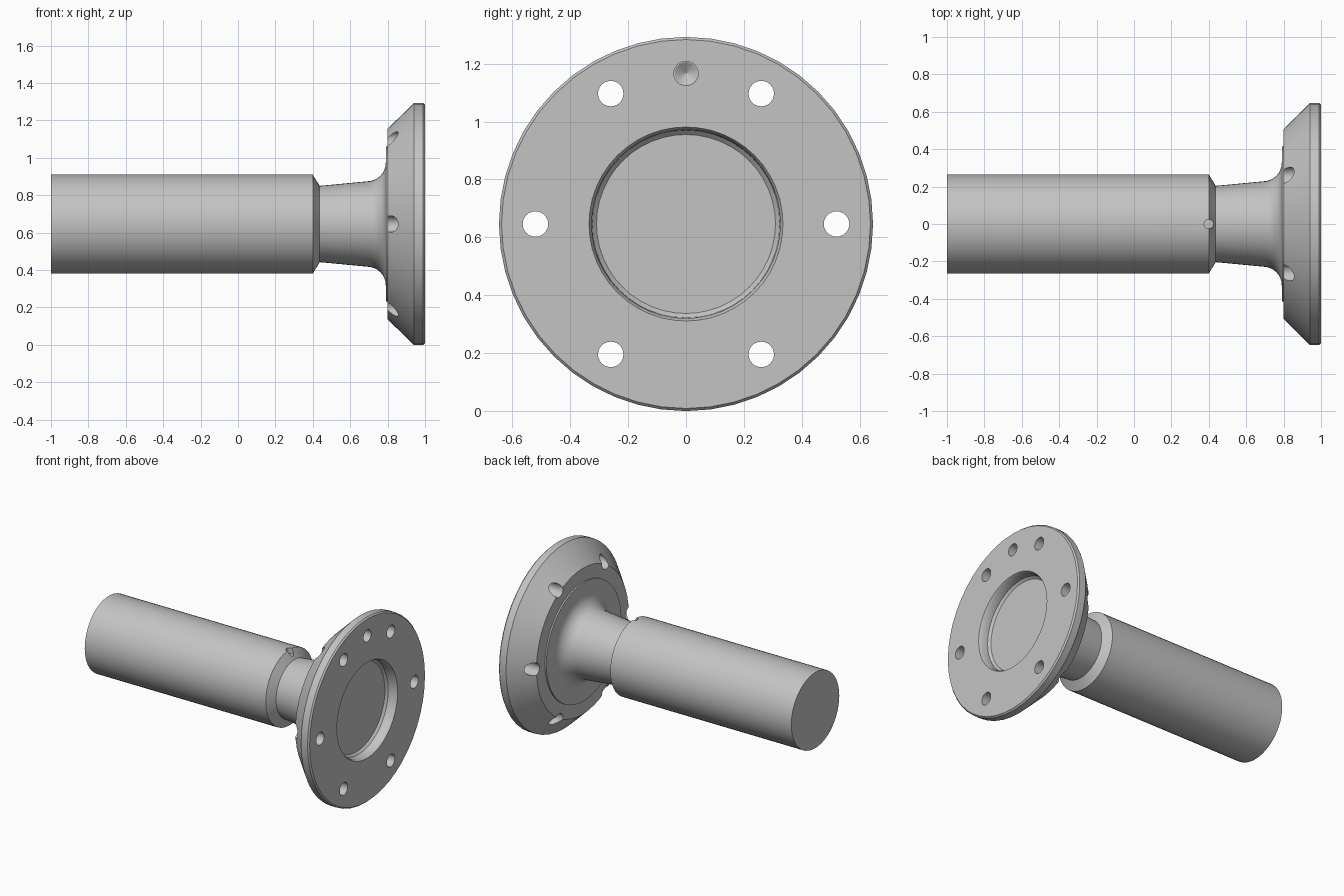
import bpy, bmesh, math
from mathutils import Matrix, Vector

if "Cube" in bpy.data.objects:
    bpy.data.objects.remove(bpy.data.objects["Cube"])

R = 0.646            # flange radius, also the height of the axis
SIDES = 48

steel = bpy.data.materials.new("light_grey_metal")
steel.use_nodes = True
GREY = (0.55, 0.55, 0.55, 1)
steel.diffuse_color = GREY
steel.node_tree.nodes["Principled BSDF"].inputs["Base Color"].default_value = GREY


def make_object(name, bm):
    bmesh.ops.recalc_face_normals(bm, faces=bm.faces)
    mesh = bpy.data.meshes.new(name)
    bm.to_mesh(mesh)
    bm.free()
    obj = bpy.data.objects.new(name, mesh)
    bpy.context.collection.objects.link(obj)
    mesh.materials.append(steel)
    return obj


def lathe(name, profile):
    """Turn (x, radius) points about the x axis and cap both ends."""
    bm = bmesh.new()
    rings = []
    for x, r in profile:
        rings.append([bm.verts.new((x, r * math.sin(a), R + r * math.cos(a)))
                      for a in (2 * math.pi * i / SIDES for i in range(SIDES))])
    for a, b in zip(rings, rings[1:]):
        for i in range(SIDES):
            j = (i + 1) % SIDES
            bm.faces.new((a[i], a[j], b[j], b[i]))
    bm.faces.new(rings[0])
    bm.faces.new(rings[-1])
    return make_object(name, bm)


def drill(bm, start, end, radius, tip=None):
    """Add a cylinder between two points; tip is the radius at the end."""
    start, end = Vector(start), Vector(end)
    axis = end - start
    turn = axis.to_track_quat('Z', 'Y').to_matrix().to_4x4()
    bmesh.ops.create_cone(bm, cap_ends=True, segments=24, radius1=radius,
                          radius2=radius if tip is None else tip, depth=axis.length,
                          matrix=Matrix.Translation((start + end) / 2) @ turn)


def cut(target, bm):
    cutter = make_object("drill_cutter", bm)
    cutter.hide_render = True
    mod = target.modifiers.new("drill", 'BOOLEAN')
    mod.operation = 'DIFFERENCE'
    mod.solver = 'EXACT'
    mod.object = cutter
    bpy.context.view_layer.objects.active = target
    bpy.ops.object.modifier_apply(modifier=mod.name)
    bpy.data.objects.remove(cutter)


# Turned body: shaft, shoulder, tapered neck, fillet, flange and recess
fillet = [(0.69 + 0.1 * math.sin(t), 0.328 - 0.1 * math.cos(t))
          for t in (math.pi / 2 * i / 8 for i in range(9))]
profile = [(-1, 0.265), (0.40, 0.265), (0.437, 0.204)]
profile += fillet
profile += [(0.79, 0.415), (0.80, 0.415), (0.80, 0.51), (0.94, R), (0.99, R),
            (1, 0.637), (1, 0.335), (0.985, 0.326), (0.935, 0.324), (0.92, 0.309)]
body = lathe("flanged_shaft", profile)

# Six bolt holes through the flange
holes = bmesh.new()
for i in range(6):
    a = i * math.pi / 3
    y, z = 0.52 * math.cos(a), R + 0.52 * math.sin(a)
    drill(holes, (0.7, y, z), (1.1, y, z), 0.044)
cut(body, holes)

# Blind locating hole at the top of the flange, with a conical bottom
for x0, x1, tip in ((1.05, 0.94, None), (0.942, 0.915, 0.002)):
    blind = bmesh.new()
    drill(blind, (x0, 0, R + 0.52), (x1, 0, R + 0.52), 0.042, tip)
    cut(body, blind)

# Small drilled notch on the shoulder
notch = bmesh.new()
drill(notch, (0.4, 0, R + 0.225), (0.4, 0, R + 0.4), 0.025)
cut(body, notch)

bpy.ops.object.select_all(action='DESELECT')
body.select_set(True)
bpy.context.view_layer.objects.active = body
bpy.ops.object.shade_smooth_by_angle(angle=math.radians(30))
